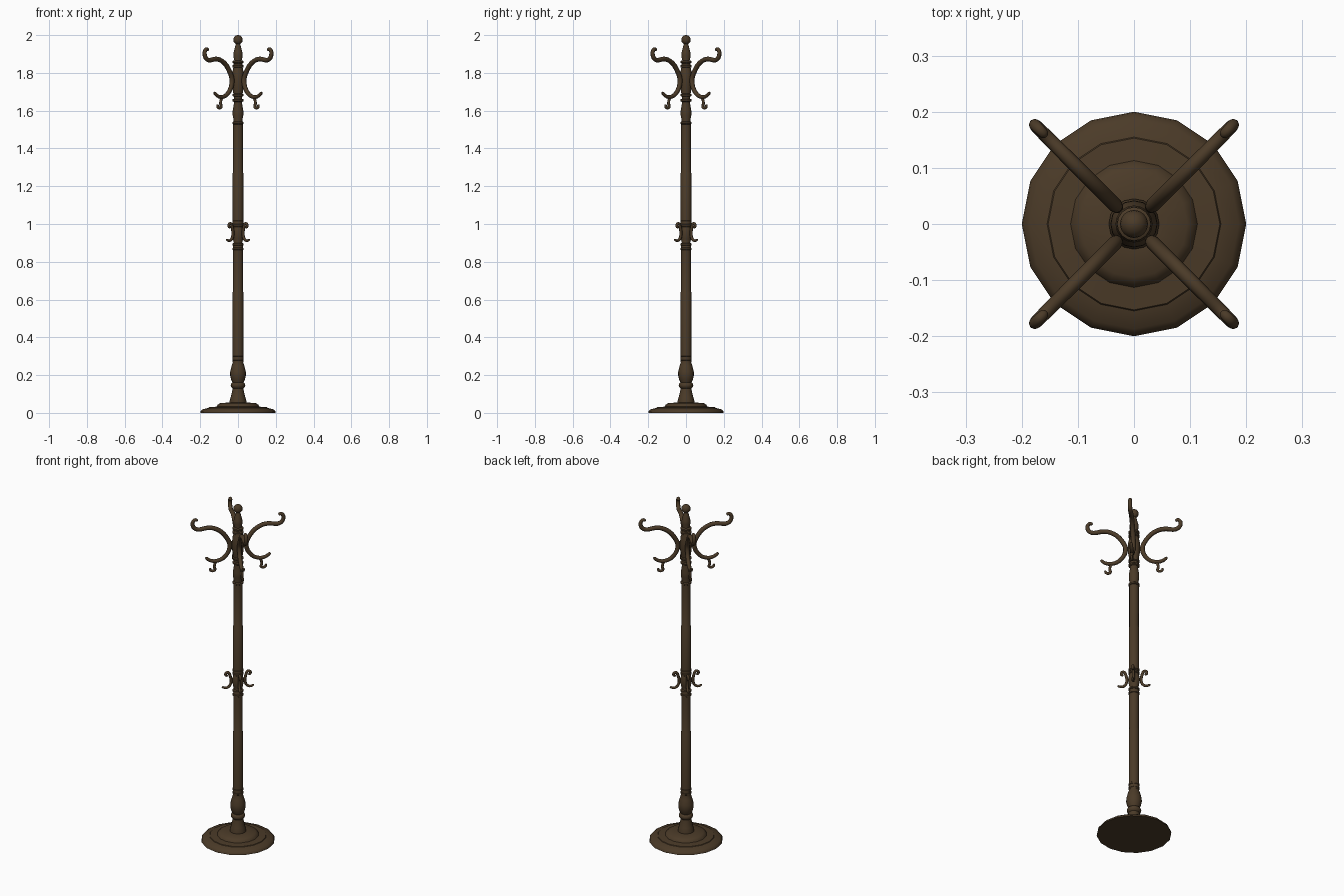
import bpy, bmesh, math
from mathutils import Vector

if "Cube" in bpy.data.objects:
    bpy.data.objects.remove(bpy.data.objects["Cube"])

wood = bpy.data.materials.new("dark brown wood")
wood.diffuse_color = (0.07, 0.043, 0.021, 1)
wood.use_nodes = True
wood.node_tree.nodes["Principled BSDF"].inputs["Base Color"].default_value = wood.diffuse_color


def finish(bm, name, angle=40):
    bmesh.ops.recalc_face_normals(bm, faces=bm.faces)
    me = bpy.data.meshes.new(name)
    bm.to_mesh(me)
    bm.free()
    me.materials.append(wood)
    ob = bpy.data.objects.new(name, me)
    bpy.context.collection.objects.link(ob)
    bpy.ops.object.select_all(action='DESELECT')
    ob.select_set(True)
    bpy.context.view_layer.objects.active = ob
    bpy.ops.object.shade_smooth_by_angle(angle=math.radians(angle))
    return ob


def skin(bm, rings):
    """Bridge successive vertex rings and cap both ends."""
    n = len(rings[0])
    for a, b in zip(rings, rings[1:]):
        for i in range(n):
            j = (i + 1) % n
            bm.faces.new((a[i], a[j], b[j], b[i]))
    bm.faces.new(rings[0])
    bm.faces.new(rings[-1])


def lathe(name, profile, n=16):
    bm = bmesh.new()
    skin(bm, [[bm.verts.new((r * math.cos(math.tau * i / n), r * math.sin(math.tau * i / n), z))
               for i in range(n)] for r, z in profile])
    return finish(bm, name)


def smooth_path(pts, steps=4):
    """Catmull-Rom curve through (radius, height) points."""
    p = [Vector(q) for q in pts]
    p = [2 * p[0] - p[1]] + p + [2 * p[-1] - p[-2]]
    out = []
    for a, b, c, d in zip(p, p[1:], p[2:], p[3:]):
        for s in range(steps):
            t = s / steps
            out.append(0.5 * (2 * b + (c - a) * t + (2 * a - 5 * b + 4 * c - d) * t * t
                              + (3 * b - a - 3 * c + d) * t ** 3))
    return out + [p[-2]]


def hooks(name, pts, thick, tip):
    """Four tapered bent rods on the diagonals; thickest in the middle."""
    path = smooth_path(pts)
    last = len(path) - 1
    for k in range(4):
        ang = math.radians(45 + 90 * k)
        out, side = Vector((math.cos(ang), math.sin(ang), 0)), Vector((-math.sin(ang), math.cos(ang), 0))
        bm = bmesh.new()
        rings = []
        for i, q in enumerate(path):
            t = (path[min(i + 1, last)] - path[max(i - 1, 0)]).normalized()
            nrm = out * -t.y + Vector((0, 0, t.x))
            r = tip + (thick - tip) * math.sin(math.pi * i / last) ** 0.7
            if i in (0, last):
                r *= 0.6
            c = out * q.x + Vector((0, 0, q.y))
            rings.append([bm.verts.new(c + r * (nrm * math.cos(math.tau * j / 8) + side * math.sin(math.tau * j / 8)))
                          for j in range(8)])
        skin(bm, rings)
        finish(bm, f"{name}_{k + 1}", 50)


# stepped round foot
lathe("base", [(.2, 0), (.198, .009), (.187, .019), (.155, .027), (.153, .03), (.113, .033),
               (.108, .043), (.095, .052), (.045, .055)])

# turned lower pedestal
lathe("pedestal", [(.045, .05), (.045, .062), (.038, .085), (.031, .115), (.029, .13), (.036, .136),
                   (.039, .146), (.036, .156), (.029, .161), (.037, .178), (.042, .2), (.041, .22),
                   (.034, .248), (.027, .27), (.027, .276)])


def ring(name, z, r=.031, h=.008):
    lathe(name, [(r - .006, z - h), (r, z - h * .5), (r, z + h * .5), (r - .006, z + h)])


# long shafts
lathe("lower_shaft", [(.028, .27), (.028, .64), (.026, .645), (.026, .87)])
lathe("upper_shaft", [(.028, 1.0), (.028, 1.27), (.0255, 1.275), (.0255, 1.54)])
lathe("middle_hub", [(.026, .86), (.026, .89), (.022, .9), (.027, .92), (.032, .95), (.027, .98),
                     (.023, .99), (.026, 1.01)])
for i, z in enumerate((.283, .304, .868, .892, .992, 1.012, 1.535, 1.655, 1.682, 1.835, 1.858)):
    ring(f"collar_{i + 1}", z, .03)

# turned head and finial
lathe("head", [(.024, 1.53), (.023, 1.55), (.028, 1.575), (.028, 1.6), (.022, 1.635), (.022, 1.67),
               (.026, 1.7), (.031, 1.73), (.033, 1.765), (.031, 1.8), (.026, 1.82), (.022, 1.85),
               (.019, 1.865), (.025, 1.89), (.023, 1.91), (.015, 1.94), (.011, 1.953), (.014, 1.957)])
lathe("finial_ball", [(max(.002, .025 * math.sin(math.pi * i / 10)), 1.975 - .025 * math.cos(math.pi * i / 10))
                      for i in range(11)])

# coat arms: hat curl on top, sweeping against the post, small tip below
hooks("coat_arm", [(.222, 1.921), (.238, 1.926), (.25, 1.907), (.242, 1.88), (.215, 1.867), (.17, 1.873),
                   (.13, 1.867), (.088, 1.84), (.056, 1.795), (.045, 1.76), (.054, 1.72), (.083, 1.685),
                   (.12, 1.672), (.153, 1.678), (.178, 1.697)], .013, .008)
hooks("lower_hook", [(.11, 1.674), (.126, 1.658), (.13, 1.638), (.126, 1.622), (.136, 1.614),
                     (.15, 1.618), (.154, 1.632)], .008, .006)
# small umbrella hooks at mid height
hooks("middle_hook", [(.056, .982), (.068, .986), (.066, 1.0), (.052, 1.001), (.044, .983), (.038, .953),
                      (.044, .925), (.064, .911), (.088, .918)], .008, .006)
